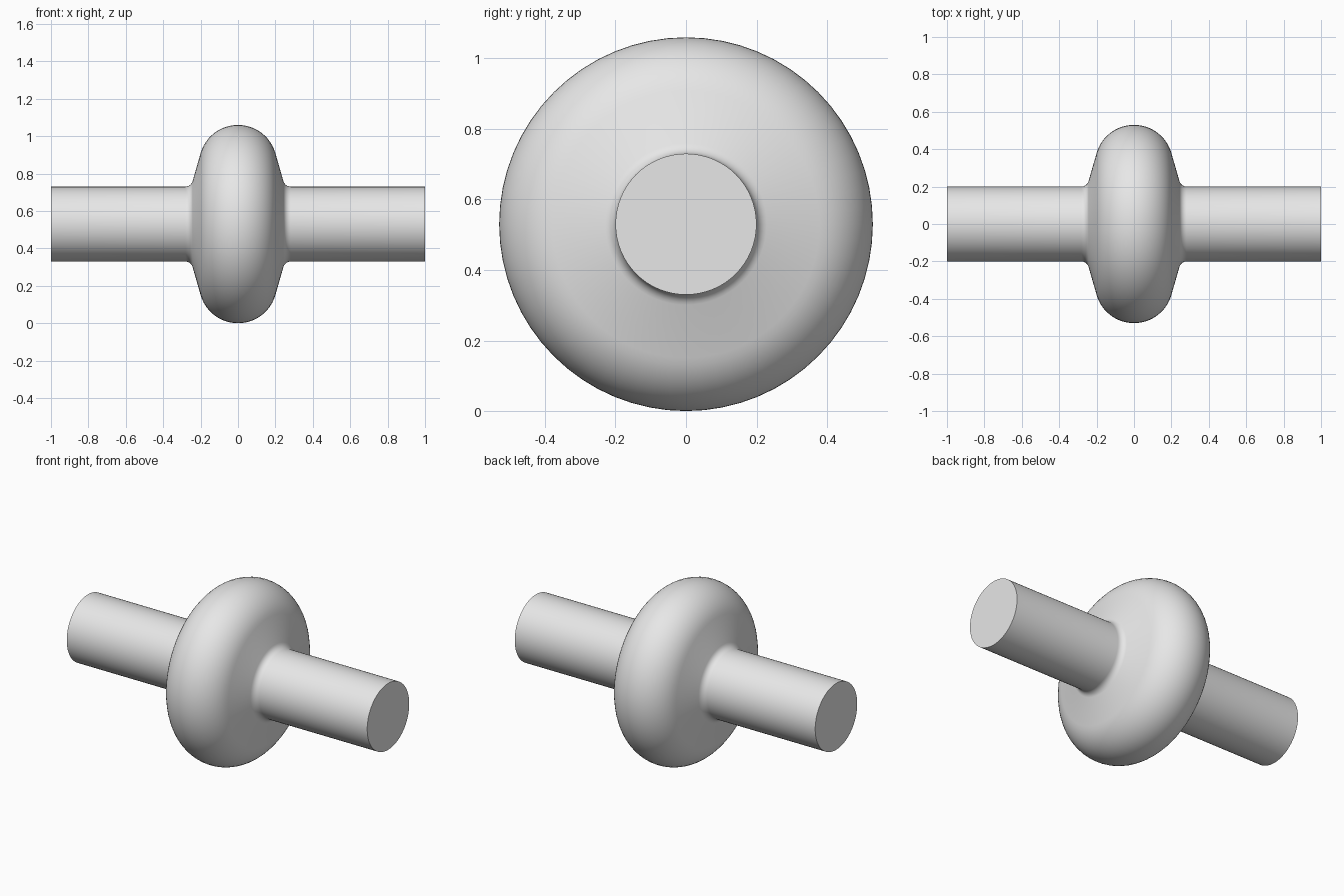
import bpy
import bmesh
from math import cos, sin, pi, radians
from mathutils import Vector

cube = bpy.data.objects.get("Cube")
if cube:
    bpy.data.objects.remove(cube, do_unlink=True)

AXIS_Z = 0.53      # height of the shaft axis
SHAFT_R = 0.2      # shaft radius
RIM_R = 0.208      # rounding radius of the disc rim
FILLET_R = 0.04    # blend between disc and shaft
SEGMENTS = 64
SLOPE = radians(16)  # lean of the disc sides


def arc(cx, cr, radius, start, end, steps):
    """Points (x, radius from axis) along a circular arc."""
    angles = [start + (end - start) * i / steps for i in range(steps + 1)]
    return [(cx + radius * cos(a), cr + radius * sin(a)) for a in angles]


# Half profile: rim arc, straight side, fillet, shaft end
rim_centre = AXIS_Z - RIM_R
rim = arc(0, rim_centre, RIM_R, pi / 2, SLOPE, 12)
fillet_r = SHAFT_R + FILLET_R
fillet_x = (RIM_R + FILLET_R + (rim_centre - fillet_r) * sin(SLOPE)) / cos(SLOPE)
fillet = arc(fillet_x, fillet_r, FILLET_R, pi + SLOPE, 1.5 * pi, 6)
half = rim + fillet + [(1, SHAFT_R)]
profile = [(-x, r) for x, r in reversed(half[1:])] + half

# Revolve the profile around the shaft axis
bm = bmesh.new()
verts = [bm.verts.new((x, 0, AXIS_Z + r)) for x, r in profile]
edges = [bm.edges.new(pair) for pair in zip(verts, verts[1:])]
bmesh.ops.spin(bm, geom=verts + edges, cent=Vector((0, 0, AXIS_Z)),
               axis=Vector((1, 0, 0)), angle=2 * pi, steps=SEGMENTS)
bmesh.ops.remove_doubles(bm, verts=bm.verts[:], dist=0.0005)

# Flat shaft ends
bmesh.ops.holes_fill(bm, edges=[e for e in bm.edges if e.is_boundary], sides=0)
bmesh.ops.recalc_face_normals(bm, faces=bm.faces[:])

mesh = bpy.data.meshes.new("shaft_with_disc")
bm.to_mesh(mesh)
bm.free()
shaft = bpy.data.objects.new("shaft_with_disc", mesh)
bpy.context.collection.objects.link(shaft)

# Plain grey material
grey = bpy.data.materials.new("light_grey")
grey.use_nodes = True
colour = (0.8, 0.8, 0.8, 1)
grey.diffuse_color = colour
for node in grey.node_tree.nodes:
    if node.type == 'BSDF_PRINCIPLED':
        node.inputs["Base Color"].default_value = colour
mesh.materials.append(grey)

# Smooth surface with crisp shaft ends
bpy.ops.object.select_all(action='DESELECT')
shaft.select_set(True)
bpy.context.view_layer.objects.active = shaft
bpy.ops.object.shade_smooth_by_angle(angle=radians(40))
